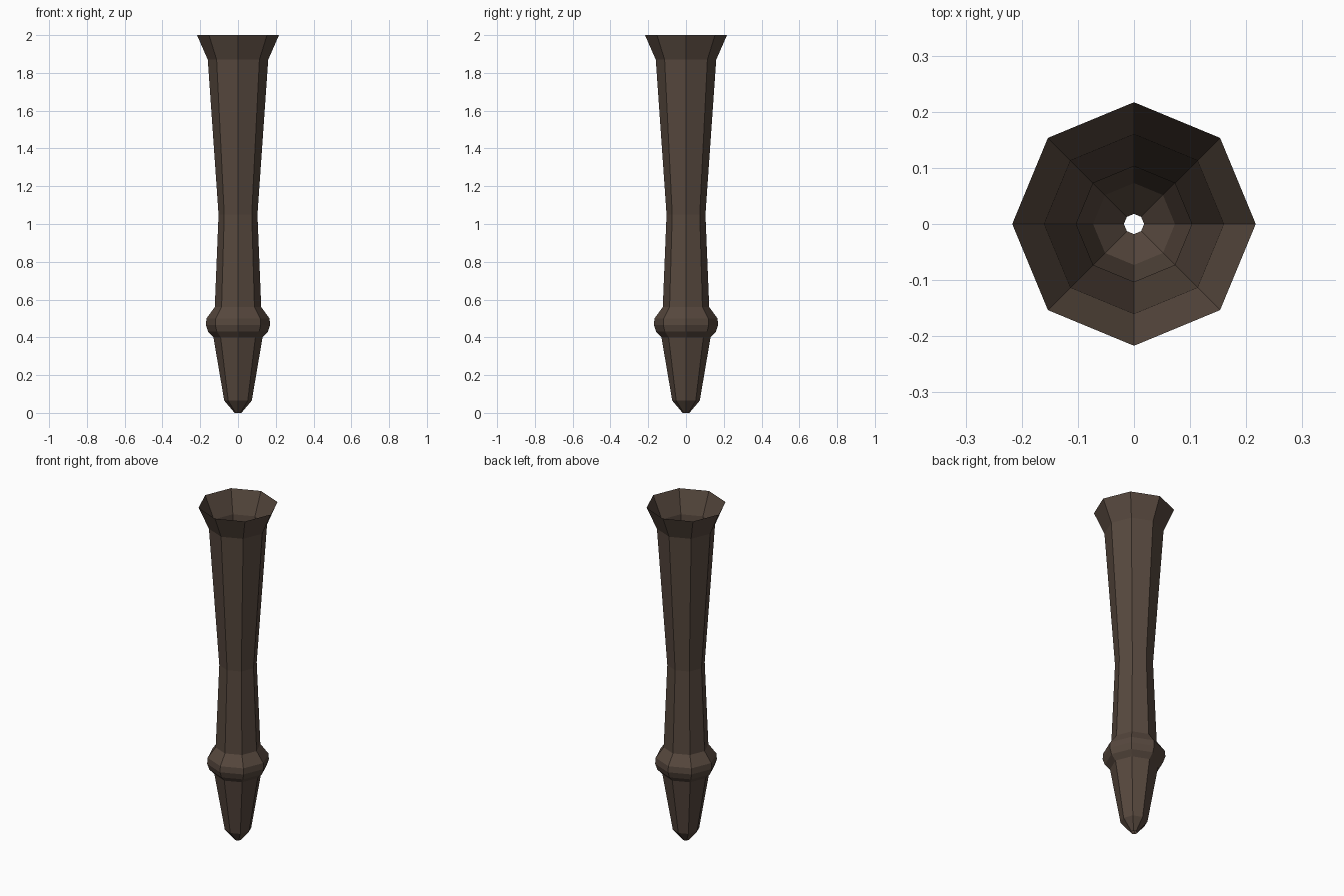
import bpy, bmesh, math

if "Cube" in bpy.data.objects:
    bpy.data.objects.remove(bpy.data.objects["Cube"])

# Single dark brown colour
brown = bpy.data.materials.new("dark brown")
brown.diffuse_color = (0.095, 0.065, 0.048, 1)
brown.use_nodes = True
brown.node_tree.nodes["Principled BSDF"].inputs["Base Color"].default_value = brown.diffuse_color

# Radius and height pairs from the open tip to the flared rim
PROFILE = [(0.018, 0), (0.073, 0.065), (0.13, 0.40), (0.158, 0.43),
           (0.17, 0.465), (0.167, 0.50), (0.123, 0.56), (0.103, 1.05),
           (0.16, 1.87), (0.217, 2.0)]
SIDES = 8


def lathe(name, profile, sides, material):
    bm = bmesh.new()
    rings = [[bm.verts.new((r * math.cos(math.tau * i / sides),
                            r * math.sin(math.tau * i / sides), z))
              for i in range(sides)] for r, z in profile]
    for low, high in zip(rings, rings[1:]):
        for i in range(sides):
            j = (i + 1) % sides
            bm.faces.new((low[i], low[j], high[j], high[i]))
    mesh = bpy.data.meshes.new(name)
    bm.to_mesh(mesh)
    bm.free()
    mesh.materials.append(material)
    obj = bpy.data.objects.new(name, mesh)
    bpy.context.collection.objects.link(obj)
    return obj


# Hollow, open-ended octagonal shaft with bead and flared rim
lathe("torch_shaft", PROFILE, SIDES, brown)
